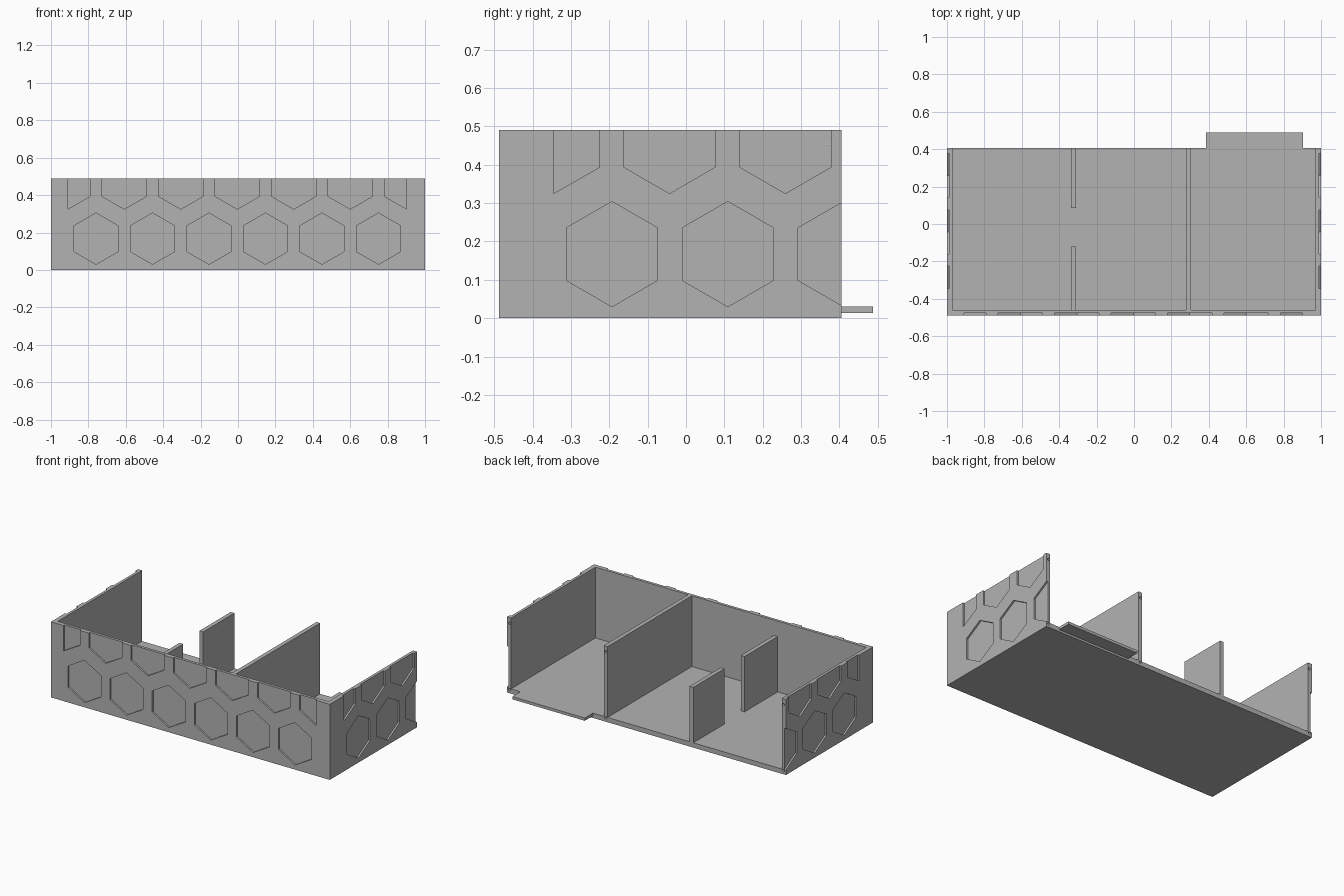
import bpy, bmesh, math
from mathutils import Vector

if "Cube" in bpy.data.objects:
    bpy.data.objects.remove(bpy.data.objects["Cube"], do_unlink=True)

GREY = (0.45, 0.45, 0.45, 1)
mat = bpy.data.materials.new("plain grey")
mat.use_nodes = True
mat.diffuse_color = GREY
mat.node_tree.nodes["Principled BSDF"].inputs["Base Color"].default_value = GREY

# Overall sizes
HEIGHT, BACK, FRONT = 0.49, 0.405, -0.488
WALL, FLOOR = 0.029, 0.031
INNER = FRONT + WALL
RECESS = 0.011
RADIUS, HALF = 0.137, 0.12
STEP = 0.302


def finish(bm, name):
    bmesh.ops.recalc_face_normals(bm, faces=bm.faces)
    mesh = bpy.data.meshes.new(name)
    bm.to_mesh(mesh)
    bm.free()
    mesh.materials.append(mat)
    obj = bpy.data.objects.new(name, mesh)
    bpy.context.collection.objects.link(obj)
    return obj


def box(name, x, y, z):
    bm = bmesh.new()
    bmesh.ops.create_cube(bm, size=1)
    for v in bm.verts:
        v.co = [lo + (c + 0.5) * (hi - lo) for c, (lo, hi) in zip(v.co, (x, y, z))]
    return finish(bm, name)


def prism(bm, points, direction):
    face = bm.faces.new([bm.verts.new(p) for p in points])
    out = bmesh.ops.extrude_face_region(bm, geom=[face])["geom"]
    moved = [g for g in out if isinstance(g, bmesh.types.BMVert)]
    bmesh.ops.translate(bm, verts=moved, vec=direction)


def hexagon(u, z, side=0):
    """Pointed-top hexagon; side keeps only the half to -u or +u."""
    if side:
        pts = [(0, -RADIUS), (side * HALF, -RADIUS / 2),
               (side * HALF, RADIUS / 2), (0, RADIUS)]
    else:
        pts = [(RADIUS * math.sin(k * math.pi / 3), RADIUS * math.cos(k * math.pi / 3))
               for k in range(6)]
    return [(u + a, z + b) for a, b in pts]


def carve(obj, bm):
    """Cut the closed shapes in bm out of obj, then drop the cutter."""
    cutter = finish(bm, "cutter")
    cutter.hide_render = True
    mod = obj.modifiers.new("carve", "BOOLEAN")
    mod.operation, mod.solver, mod.object = "DIFFERENCE", "EXACT", cutter
    deps = bpy.context.evaluated_depsgraph_get()
    mesh = bpy.data.meshes.new_from_object(obj.evaluated_get(deps))
    obj.modifiers.clear()
    obj.data = mesh
    bpy.data.objects.remove(cutter, do_unlink=True)


def peg_holes(bm, x):
    """Small round holes in the back end of a wall."""
    for z in (0.024, 0.452):
        ring = [(x + 0.008 * math.cos(a), BACK - 0.04, z + 0.008 * math.sin(a))
                for a in (k * math.pi / 8 for k in range(16))]
        prism(bm, ring, Vector((0, 0.06, 0)))


LOW, HIGH = 0.167, 0.462

# Front wall with two rows of recessed hexagons
front = box("front_wall", (-1, 1), (FRONT, INNER), (0, HEIGHT))
shapes = [hexagon((k - 2.5) * STEP - 0.004, LOW) for k in range(6)]
shapes += [hexagon((k - 2) * STEP - 0.004, HIGH) for k in range(5)]
shapes += [hexagon(-3 * STEP - 0.004, HIGH, 1), hexagon(3 * STEP - 0.004, HIGH, -1)]
bm = bmesh.new()
for shape in shapes:
    prism(bm, [(u, FRONT - 0.02, z) for u, z in shape], Vector((0, 0.02 + RECESS, 0)))
carve(front, bm)

# Side walls, mirrored, with the same pattern and peg holes
for name, s in (("left_wall", 1), ("right_wall", -1)):
    wall = box(name, sorted((s, s * (1 - WALL))), (INNER, BACK), (0, HEIGHT))
    shapes = [hexagon(-0.193 + k * STEP, LOW) for k in range(3)]
    shapes += [hexagon(-0.345, HIGH, 1)]
    shapes += [hexagon(-0.043 + k * STEP, HIGH) for k in range(2)]
    bm = bmesh.new()
    for shape in shapes:
        prism(bm, [(s * 1.02, u, z) for u, z in shape], Vector((-s * (0.02 + RECESS), 0, 0)))
    peg_holes(bm, s * (1 - WALL * 0.62))
    carve(wall, bm)

# Full-height divider
DIV = (0.279, 0.306)
divider = box("divider_wall", DIV, (INNER, BACK), (0, HEIGHT))
bm = bmesh.new()
peg_holes(bm, sum(DIV) / 2)
carve(divider, bm)

# Floors of the two bays
box("wide_bay_floor", (-1 + WALL, DIV[0]), (INNER, BACK), (0, FLOOR))
box("narrow_bay_floor", (DIV[1], 1 - WALL), (INNER, BACK), (0, FLOOR))

# Lower split partition with a gap in the middle
for name, y in (("front_partition", (INNER, -0.12)), ("back_partition", (0.085, BACK))):
    box(name, (-0.336, -0.309), y, (FLOOR, 0.39))

# Tab reaching out behind the narrow bay
box("back_tab", (0.384, 0.904), (BACK, 0.488), (0.013, FLOOR))
